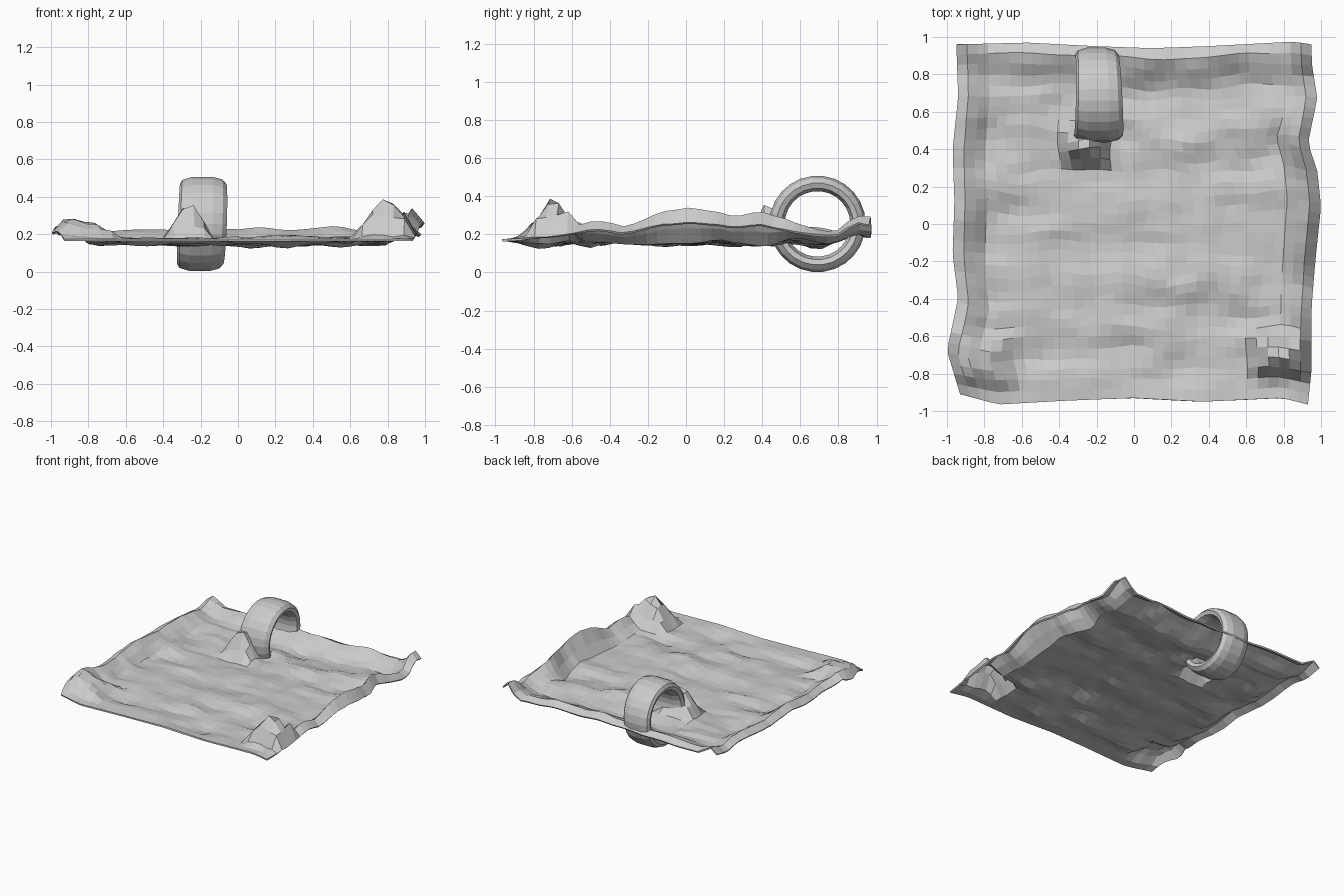
import bpy, bmesh, math
from mathutils import noise, Vector

if "Cube" in bpy.data.objects:
    bpy.data.objects.remove(bpy.data.objects["Cube"])

mat = bpy.data.materials.new("light grey")
mat.diffuse_color = (0.6, 0.6, 0.6, 1)
mat.use_nodes = True
mat.node_tree.nodes["Principled BSDF"].inputs["Base Color"].default_value = mat.diffuse_color


def finish(bm, name):
    bmesh.ops.recalc_face_normals(bm, faces=bm.faces)
    me = bpy.data.meshes.new(name)
    bm.to_mesh(me)
    bm.free()
    me.materials.append(mat)
    ob = bpy.data.objects.new(name, me)
    bpy.context.collection.objects.link(ob)
    return ob


def lerp(table, t):
    for (a, u), (b, v) in zip(table, table[1:]):
        if t <= b:
            return u + (v - u) * max(0, (t - a) / (b - a))
    return table[-1][1]


def n(x, y, s=0.0):
    return noise.noise(Vector((x, y, s)))


def bump(x, y, cx, cy, rx, ry, flat=1.0):
    # pyramid shaped peak, cut off to a plateau by flat > 1
    d = max(abs(x - cx) / rx, abs(y - cy) / ry)
    return min(1, max(0, 1 - d) * flat)


# Outline of the cloth and height of its curled borders
RIGHT = [(-1, .93), (-.8, .95), (-.45, .95), (-.2, .97), (.1, 1.0), (.3, .98), (.45, .93), (.7, .98), (.9, .95), (1, .95)]
LEFT = [(-1, -.93), (-.75, -1.0), (-.45, -.94), (-.2, -.97), (.1, -.96), (.4, -.97), (.7, -.94), (1, -.95)]
BACK = [(-1, .96), (-.6, .97), (-.2, .95), (.1, .94), (.4, .95), (.9, .975), (1, .96)]
FRONT = [(-1, -.91), (-.78, -.965), (-.4, -.945), (0, -.93), (.4, -.95), (.85, -.93), (1, -.965)]
RIM_R = [(-1, .18), (-.75, .21), (-.5, .27), (-.35, .25), (-.1, .33), (0, .34), (.25, .30), (.42, .32), (.6, .25), (.85, .21), (1, .26)]
RIM_L = [(-1, .17), (-.6, .25), (-.3, .22), (0, .26), (.3, .23), (.6, .25), (.85, .21), (1, .25)]


def rise(t, start, crest, drop):
    # 0 inside, 1 at the crest, falling again to the hem
    if t < start:
        return 0
    if t < crest:
        return (t - start) / (crest - start)
    return 1 - drop * (t - crest) / (1 - crest)


def height(u, v, x, y):
    calm = 1 - .7 * max(0, (max(abs(u), abs(v)) - .8) / .2)
    z = .168 + calm * (.034 * n(x * 2, y * 5, 3) + .022 * n(x * 6, y * 8, 8))
    z += (lerp(RIM_R, v) - .168) * rise(u, .84, .94, .45)
    z += (lerp(RIM_L, v) - .168) * rise(-u, .82, .94, .4)
    z += (.06 + .02 * n(x * 5, 1)) * rise(v, .8, .94, .5) * (1 - abs(u) ** 6)
    # corner folds and the fold pushed up in front of the ring
    z += .22 * bump(x, y, .78, -.70, .17, .13, 1.15)
    z += .10 * bump(x, y, -.81, -.73, .2, .18, 1.4)
    z += .20 * bump(x, y, -.26, .43, .14, .11, 1.1)
    z += .07 * bump(x, y, .93, .90, .1, .12)
    # front hem thins out
    k = min(1, (1 + v) / .1)
    return .175 + (z - .175) * k


# Rumpled square of cloth
bm = bmesh.new()
N = 34
rows = []
for j in range(N + 1):
    row = []
    for i in range(N + 1):
        u, v = 2 * i / N - 1, 2 * j / N - 1
        a, b = lerp(LEFT, v), lerp(RIGHT, v)
        c, d = lerp(FRONT, u), lerp(BACK, u)
        x = a + (b - a) * (u + 1) / 2
        y = c + (d - c) * (v + 1) / 2
        inside = (1 - u ** 8) * (1 - v ** 8)
        x += .025 * n(x * 4, y * 4, 11) * inside
        y += .04 * n(x * 4, y * 4, 17) * inside
        row.append(bm.verts.new((x, y, height(u, v, x, y))))
    rows.append(row)
for j in range(N):
    for i in range(N):
        bm.faces.new((rows[j][i], rows[j][i + 1], rows[j + 1][i + 1], rows[j + 1][i]))
cloth = finish(bm, "cloth")
if cloth.data.polygons[N * N // 2].normal.z < 0:
    cloth.data.flip_normals()
sol = cloth.modifiers.new("thickness", "SOLIDIFY")
sol.thickness = .012
sol.offset = -1

# Ring: rounded band turned around the x axis, slightly uneven
PROFILE = [(-.125, .215), (-.112, .237), (-.06, .253), (.05, .253), (.1, .24), (.122, .215),
           (.112, .188), (.06, .172), (-.06, .172), (-.115, .188)]
bm = bmesh.new()
S = 26
loops = []
for k in range(S):
    t = 2 * math.pi * k / S
    cx = -.193 + .008 * math.sin(t) - .004 * math.cos(t)
    w = 1 - .06 * math.cos(t)
    loops.append([bm.verts.new((cx + px * w, .69 + r * math.cos(t), .255 + r * math.sin(t)))
                  for px, r in PROFILE])
P = len(PROFILE)
for k in range(S):
    p, q = loops[k], loops[(k + 1) % S]
    for i in range(P):
        bm.faces.new((p[i], p[(i + 1) % P], q[(i + 1) % P], q[i]))
finish(bm, "ring")
